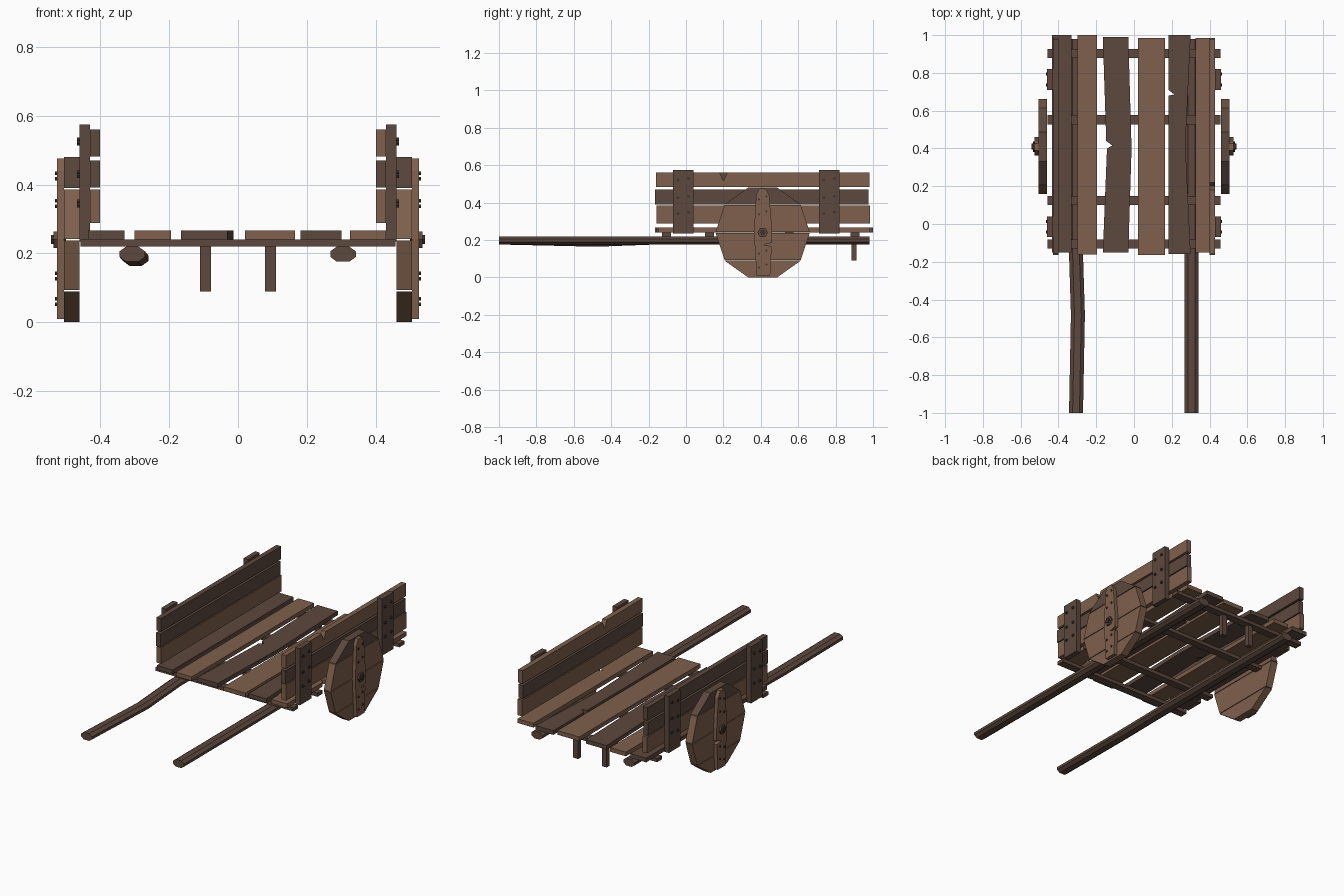
import bpy, bmesh, math
from mathutils import Vector

if "Cube" in bpy.data.objects:
    bpy.data.objects.remove(bpy.data.objects["Cube"])


def material(name, rgb):
    m = bpy.data.materials.new(name)
    m.diffuse_color = (*rgb, 1)
    m.use_nodes = True
    m.node_tree.nodes["Principled BSDF"].inputs["Base Color"].default_value = m.diffuse_color
    return m


LIGHT = material("light_wood", (0.21, 0.117, 0.072))
DARK = material("dark_wood", (0.107, 0.065, 0.048))
IRON = material("iron", (0.045, 0.035, 0.03))


def finish(name, bm, mat):
    bmesh.ops.recalc_face_normals(bm, faces=bm.faces)
    me = bpy.data.meshes.new(name)
    bm.to_mesh(me)
    bm.free()
    me.materials.append(mat)
    ob = bpy.data.objects.new(name, me)
    bpy.context.collection.objects.link(ob)
    return ob


def loft(name, rings, mat):
    """Closed skin through equal-sized rings of points, capped at both ends."""
    bm = bmesh.new()
    rows = [[bm.verts.new(p) for p in r] for r in rings]
    n = len(rows[0])
    for a, b in zip(rows, rows[1:]):
        for i in range(n):
            j = (i + 1) % n
            bm.faces.new((a[i], a[j], b[j], b[i]))
    bm.faces.new(rows[0])
    bm.faces.new(rows[-1])
    return finish(name, bm, mat)


def slab_z(name, pts, z0, z1, mat):
    return loft(name, [[(x, y, z) for x, y in pts] for z in (z0, z1)], mat)


def slab_x(name, pts, x0, x1, mat):
    return loft(name, [[(x, y, z) for y, z in pts] for x in (x0, x1)], mat)


def rect(a0, a1, b0, b1):
    return [(a0, b0), (a1, b0), (a1, b1), (a0, b1)]


def disc(cy, cz, r, n=6):
    return [(cy + r * math.cos(math.tau * i / n), cz + r * math.sin(math.tau * i / n))
            for i in range(n)]


# Floor planks, some warped or chipped along an edge
floor = [
    (rect(-0.435, -0.33, -0.15, 1.0), DARK),
    (rect(-0.30, -0.195, -0.162, 1.0), LIGHT),
    ([(-0.165, -0.15), (-0.03, -0.15), (-0.013, 0.40), (-0.03, 0.99), (-0.165, 0.99),
      (-0.147, 0.44), (-0.115, 0.415), (-0.143, 0.40)], DARK),
    (rect(0.02, 0.165, -0.165, 0.985), LIGHT),
    ([(0.182, -0.16), (0.30, -0.16), (0.272, 0.42), (0.30, 1.0), (0.182, 1.0),
      (0.182, 0.71), (0.215, 0.685), (0.182, 0.68)], DARK),
    ([(0.325, -0.15), (0.43, -0.15), (0.43, 0.19), (0.405, 0.21), (0.43, 0.23),
      (0.43, 0.985), (0.325, 0.985)], LIGHT),
]
for i, (pts, mat) in enumerate(floor):
    slab_z(f"floor_plank_{i + 1}", pts, 0.241, 0.266, mat)

# Cross beams under the floor
for i, y in enumerate((-0.105, 0.125, 0.552, 0.903)):
    slab_z(f"cross_beam_{i + 1}", rect(-0.457, 0.457, y - 0.024, y + 0.024), 0.22, 0.241, DARK)

# Rear prop legs
for s in (-1, 1):
    slab_z("prop_leg", rect(s * 0.095 - 0.016, s * 0.095 + 0.016, 0.885, 0.912), 0.09, 0.22, DARK)


# Pulling shafts: flattened octagons, the left one crooked
def shaft(name, path):
    rings = []
    for x, y, z in path:
        rings.append([(x + dx, y, z + dz) for dx, dz in
                      [(-0.037, -0.008), (-0.018, -0.022), (0.018, -0.022), (0.037, -0.008),
                       (0.037, 0.008), (0.018, 0.022), (-0.018, 0.022), (-0.037, 0.008)]])
    loft(name, rings, DARK)


shaft("right_shaft", [(0.305, -1, 0.198), (0.305, 0.98, 0.198)])
shaft("left_shaft", [(-0.307, -1, 0.198), (-0.297, -0.48, 0.186),
                     (-0.307, -0.16, 0.198), (-0.307, 0.98, 0.198)])

CY, CZ, R = 0.41, 0.24, 0.252
for s, side in ((-1, "left"), (1, "right")):
    # Side wall boards, with a chip in the right top board
    top = rect(-0.16, 0.98, 0.482, 0.56)
    if s > 0:
        top[3:3] = [(0.22, 0.56), (0.20, 0.515), (0.18, 0.56)]
    slab_x(f"{side}_top_board", top, s * 0.40, s * 0.43, LIGHT if s > 0 else DARK)
    slab_x(f"{side}_middle_board", rect(-0.165, 0.977, 0.391, 0.47), s * 0.40, s * 0.43, DARK)
    slab_x(f"{side}_bottom_board", rect(-0.158, 0.985, 0.288, 0.385), s * 0.40, s * 0.43, LIGHT)

    # Upright stakes with bolts
    for y in (-0.015, 0.765):
        slab_x(f"{side}_stake", rect(y - 0.055, y + 0.055, 0.235, 0.575), s * 0.43, s * 0.46, DARK)
        for z in (0.345, 0.43, 0.525):
            for dy in (-0.028, 0.028):
                slab_x(f"{side}_stake_bolt", disc(y + dy, z + dy * 0.15, 0.008),
                       s * 0.458, s * 0.467, IRON)

    # Ten-sided wheel cut into four horizontal planks at its corners
    levels = [(R * math.cos(math.radians(a)), CZ + R * math.sin(math.radians(a)))
              for a in (-72, -36, 0, 36, 72)]
    for i, ((w0, z0), (w1, z1)) in enumerate(zip(levels, levels[1:])):
        g0, g1 = (0 if i == 0 else 0.002), (0 if i == 3 else 0.002)
        pts = [(CY - w0, z0 + g0), (CY + w0, z0 + g0), (CY + w1, z1 - g1), (CY - w1, z1 - g1)]
        slab_x(f"{side}_wheel_plank_{i + 1}", pts, s * 0.46, s * 0.505, DARK if i == 3 else LIGHT)

    # Wheel brace, bolts and hub
    slab_x(f"{side}_wheel_brace",
           [(0.378, 0.01), (0.45, 0.01), (0.458, 0.165), (0.415, 0.175), (0.46, 0.185),
            (0.46, 0.26), (0.445, 0.44), (0.425, 0.475), (0.39, 0.475), (0.375, 0.44),
            (0.363, 0.24)], s * 0.505, s * 0.526, LIGHT)
    for z in (0.06, 0.135, 0.345, 0.425):
        for dy in (-0.02, 0.02):
            slab_x(f"{side}_brace_bolt", disc(CY + dy, z + dy * 0.4, 0.006),
                   s * 0.524, s * 0.531, IRON)
    slab_x(f"{side}_hub", disc(CY, CZ, 0.028), s * 0.50, s * 0.536, DARK)
    slab_x(f"{side}_hub_pin", disc(CY, CZ, 0.015), s * 0.53, s * 0.543, IRON)
